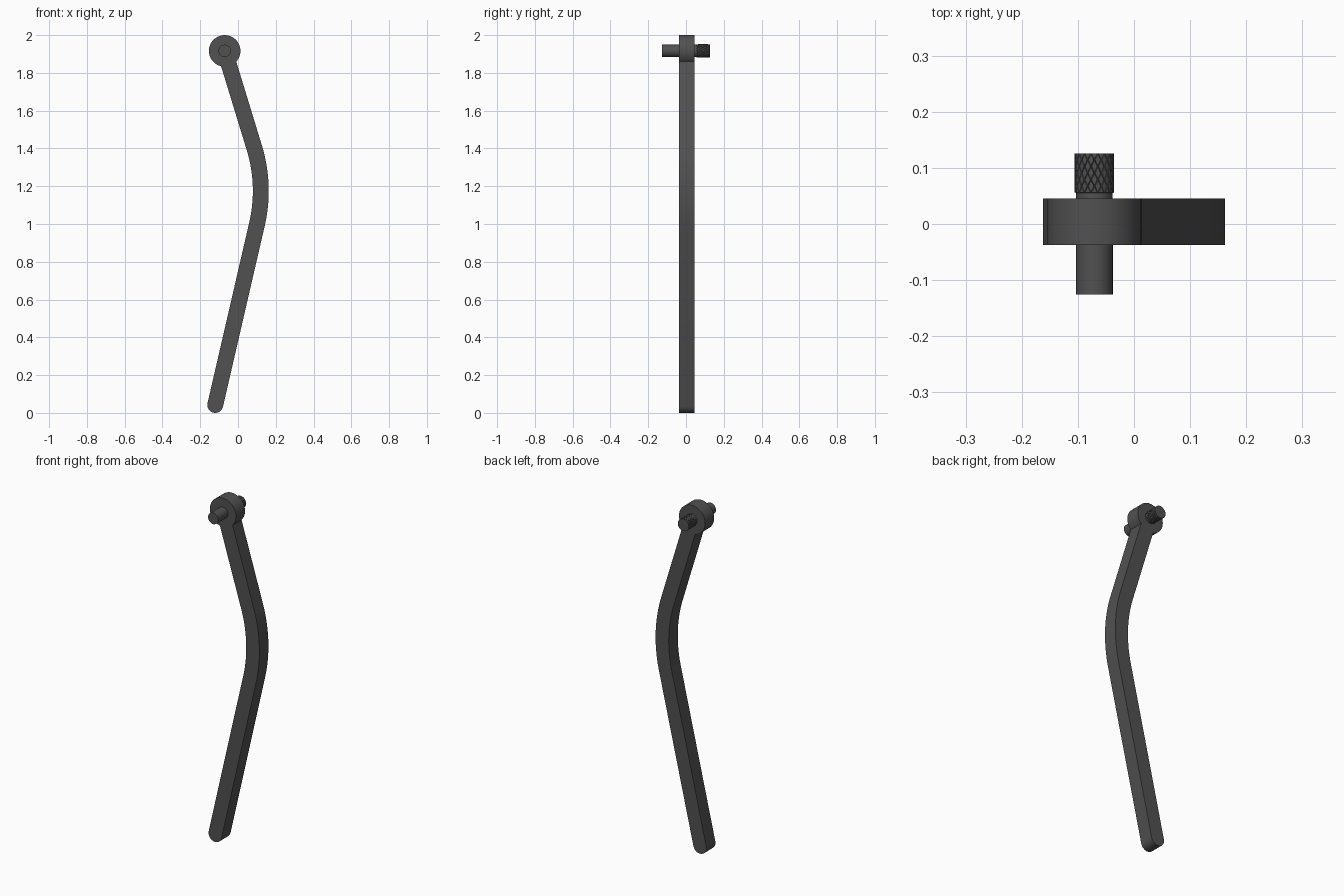
import bpy, bmesh
from math import sin, cos, tan, asin, pi, radians
from mathutils import Vector, Matrix

if "Cube" in bpy.data.objects:
    bpy.data.objects.remove(bpy.data.objects["Cube"])

HEAD = Vector((-0.0705, 1.9165))   # pin axis (x, z)
FOOT = Vector((-0.1205, 0.042))    # lower rounded end
HEAD_R, HALF_W = 0.0835, 0.042
Y_FRONT, Y_BACK, Y_END = -0.037, 0.0455, 0.126

metal = bpy.data.materials.new("dark_metal")
metal.diffuse_color = (0.085, 0.082, 0.082, 1)
metal.use_nodes = True
metal.node_tree.nodes["Principled BSDF"].inputs["Base Color"].default_value = metal.diffuse_color


def finish(bm, name, smooth=True):
    bmesh.ops.recalc_face_normals(bm, faces=bm.faces)
    mesh = bpy.data.meshes.new(name)
    bm.to_mesh(mesh)
    bm.free()
    obj = bpy.data.objects.new(name, mesh)
    bpy.context.collection.objects.link(obj)
    mesh.materials.append(metal)
    if smooth:
        bpy.ops.object.select_all(action='DESELECT')
        obj.select_set(True)
        bpy.context.view_layer.objects.active = obj
        bpy.ops.object.shade_smooth_by_angle(angle=radians(30))
    return obj


def arc(c, r, a0, a1, n):
    return [c + r * Vector((cos(a0 + (a1 - a0) * i / n), sin(a0 + (a1 - a0) * i / n)))
            for i in range(n + 1)]


def cylinder(name, r, y0, y1):
    bm = bmesh.new()
    m = Matrix.Translation((HEAD.x, (y0 + y1) / 2, HEAD.y)) @ Matrix.Rotation(pi / 2, 4, 'X')
    bmesh.ops.create_cone(bm, cap_ends=True, segments=64, radius1=r, radius2=r,
                          depth=y1 - y0, matrix=m)
    return finish(bm, name)


# Bent arm with round head and round foot, one extruded outline
low, up, bend_r = radians(13), radians(17), 0.78
ta, tb = tan(low), tan(up)
zi = (HEAD.x + tb * HEAD.y - FOOT.x + ta * FOOT.y) / (ta + tb)
corner = Vector((FOOT.x + ta * (zi - FOOT.y), zi))
start = corner - Vector((sin(low), cos(low))) * bend_r * tan((low + up) / 2)
centre = start + bend_r * Vector((-cos(low), sin(low)))
half = asin(HALF_W / HEAD_R)
down = -pi / 2 + up                # direction from head towards arm
outline = arc(FOOT, HALF_W, pi - low, 2 * pi - low, 24)
outline += arc(centre, bend_r + HALF_W, -low, up, 32)
outline += arc(HEAD, HEAD_R, down + half, down + 2 * pi - half, 72)
outline += arc(centre, bend_r - HALF_W, up, -low, 32)

bm = bmesh.new()
face = bm.faces.new([bm.verts.new((p.x, Y_FRONT, p.y)) for p in outline])
ext = bmesh.ops.extrude_face_region(bm, geom=[face], use_keep_orig=True)
bmesh.ops.translate(bm, vec=(0, Y_BACK - Y_FRONT, 0),
                    verts=[g for g in ext["geom"] if isinstance(g, bmesh.types.BMVert)])
finish(bm, "bent_arm")

# Smooth front pin and the short neck behind the head
cylinder("front_pin", 0.0327, -Y_END, Y_FRONT + 0.005)
cylinder("back_neck", 0.0325, Y_BACK - 0.005, 0.058)

# Knurled knob: lattice of diamonds, each raised out of its grooves
N, ROWS, GROOVE_R, KNOB_R = 18, 6, 0.0335, 0.0352
Y0 = 0.0555
bm = bmesh.new()
rows = []
for k in range(ROWS + 1):
    y = Y0 + (Y_END - Y0) * k / ROWS
    angles = [2 * pi * (j + 0.5 * (k % 2)) / N for j in range(N)]
    rows.append([bm.verts.new((GROOVE_R * cos(a), y, GROOVE_R * sin(a))) for a in angles])
diamonds = []
for k in range(-1, ROWS):
    for j in range(N):
        o = (k % 2) - 1            # index of the left neighbour in the middle row
        pts = [rows[k][j]] if k >= 0 else []
        pts.append(rows[k + 1][(j + o + 1) % N])
        if k + 2 <= ROWS:
            pts.append(rows[k + 2][j])
        pts.append(rows[k + 1][(j + o) % N])
        diamonds.append(bm.faces.new(pts))
bm.faces.new(rows[0])
bm.faces.new(rows[-1])
bmesh.ops.recalc_face_normals(bm, faces=bm.faces)
bmesh.ops.inset_individual(bm, faces=diamonds, thickness=0.0012)
for v in {v for f in diamonds for v in f.verts}:
    s = KNOB_R / (v.co.x ** 2 + v.co.z ** 2) ** 0.5
    v.co.x *= s
    v.co.z *= s
bmesh.ops.translate(bm, vec=(HEAD.x, 0, HEAD.y), verts=bm.verts)
finish(bm, "knurled_knob", smooth=False)
